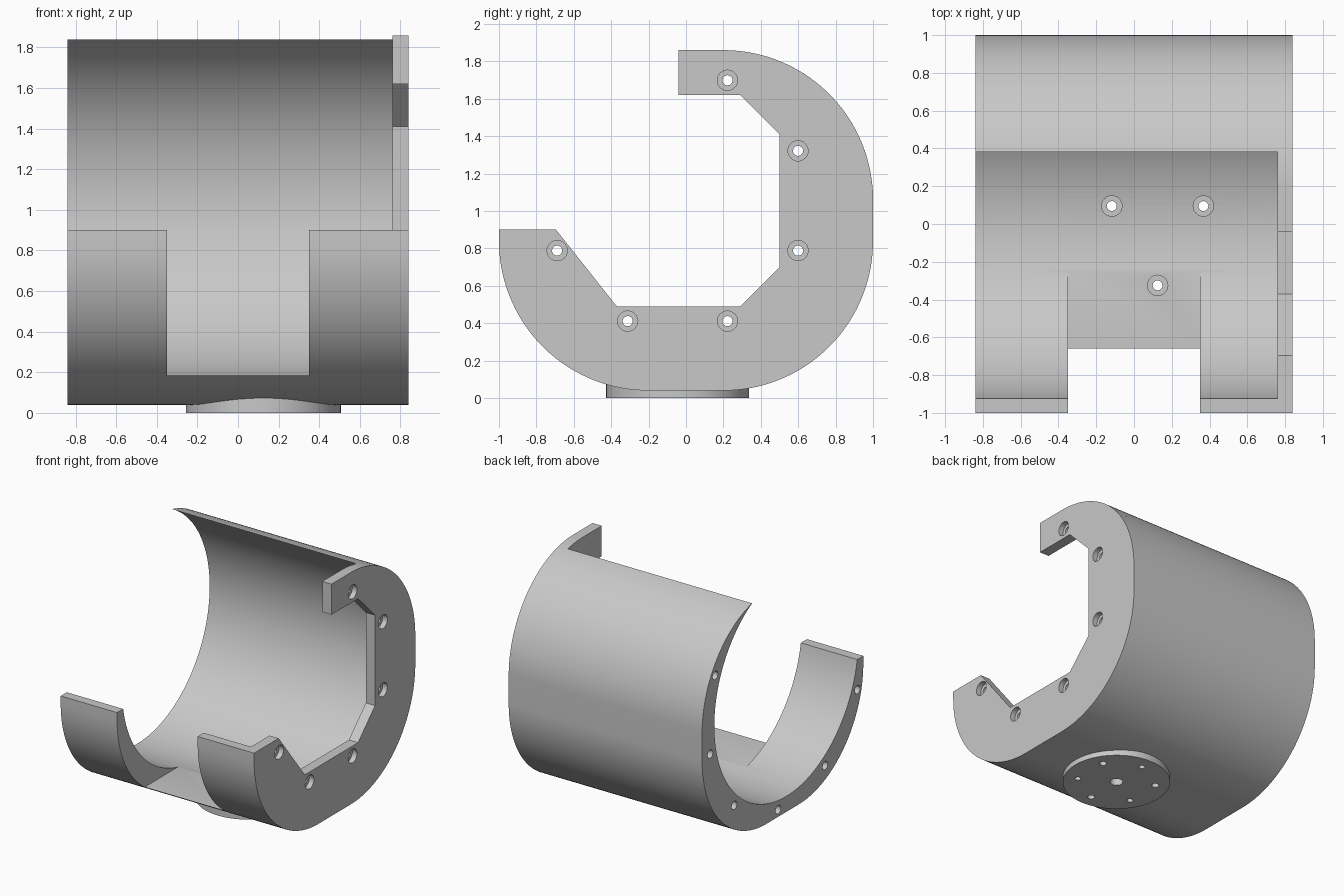
import bpy, bmesh
from math import radians, cos, sin, pi, asin, acos, degrees
from mathutils import Matrix, Vector

cube = bpy.data.objects.get("Cube")
if cube:
    bpy.data.objects.remove(cube, do_unlink=True)

grey = bpy.data.materials.new("plain_grey")
grey.use_nodes = True
colour = (0.58, 0.58, 0.58, 1)
grey.diffuse_color = colour
grey.node_tree.nodes["Principled BSDF"].inputs["Base Color"].default_value = colour

LEFT, RIGHT, INNER = -0.84, 0.84, 0.76   # x of the ends and of the plate's inner face
CY, CZ, BORE = -0.045, 1.055, 0.893      # bore axis and radius
ROUND, RIM = 0.8, 0.9                    # outer corner radius, front rim height
DISC_X = 0.125


def arc(cy, cz, r, a, b, n=40):
    steps = [radians(a + (b - a) * i / n) for i in range(n + 1)]
    return [(cy + r * cos(t), cz + r * sin(t)) for t in steps]


def make(name, bm):
    bmesh.ops.recalc_face_normals(bm, faces=bm.faces)
    mesh = bpy.data.meshes.new(name)
    bm.to_mesh(mesh)
    bm.free()
    mesh.materials.append(grey)
    obj = bpy.data.objects.new(name, mesh)
    bpy.context.collection.objects.link(obj)
    return obj


def extrude_x(name, outline, x0, x1):
    bm = bmesh.new()
    face = bm.faces.new([bm.verts.new((x0, y, z)) for y, z in outline])
    new = bmesh.ops.extrude_face_region(bm, geom=[face])["geom"]
    bmesh.ops.translate(bm, vec=(x1 - x0, 0, 0),
                        verts=[v for v in new if isinstance(v, bmesh.types.BMVert)])
    return make(name, bm)


def cylinders(name, specs, segments=32):
    """Each spec is start point, end point, radius."""
    bm = bmesh.new()
    for start, end, r in specs:
        a, b = Vector(start), Vector(end)
        turn = (b - a).to_track_quat('Z', 'Y').to_matrix().to_4x4()
        bmesh.ops.create_cone(bm, cap_ends=True, segments=segments, radius1=r, radius2=r,
                              depth=(b - a).length,
                              matrix=Matrix.Translation((a + b) / 2) @ turn)
    return make(name, bm)


def combine(obj, other, operation='DIFFERENCE'):
    other.hide_render = True
    mod = obj.modifiers.new(other.name, 'BOOLEAN')
    mod.operation, mod.solver, mod.object = operation, 'EXACT', other
    bpy.context.view_layer.update()
    result = obj.evaluated_get(bpy.context.evaluated_depsgraph_get())
    mesh = bpy.data.meshes.new_from_object(result)
    obj.modifiers.clear()
    obj.data = mesh
    bpy.data.objects.remove(other, do_unlink=True)


def polar(r, degree, cx, cy):
    return cx + r * cos(radians(degree)), cy + r * sin(radians(degree))


# Outer outline below the top corner, shared by shell and plate
lower = (arc(0.2, 0.84, ROUND, 0, -90) + arc(-0.2, 0.84, ROUND, -90, -180)
         + [(-1, RIM)])

# Shell: outer outline meeting the bore in a sharp top edge
tip = degrees(acos((0.38 - 0.2) / ROUND))
bore_front = 180 + degrees(asin((CZ - RIM) / BORE))
bore_tip = 360 + degrees(acos((0.38 - CY) / BORE))
bore = arc(CY, CZ, BORE, bore_front, bore_tip, 96)[:-1]
shell = extrude_x("shell", arc(0.2, 1.06, ROUND, tip, 0) + lower + bore, LEFT, INNER)

# Mounting disc under the shell
combine(shell, cylinders("disc", [((DISC_X, CY, 0), (DISC_X, CY, 0.12), 0.382)], 96), 'UNION')

# Front notch
bm = bmesh.new()
bmesh.ops.create_cube(bm, size=1, matrix=Matrix.Translation((0, -0.75, 0.935))
                      @ Matrix.Diagonal((0.7, 1.5, 1.5, 1)))
combine(shell, make("notch", bm))

# Disc holes: three counterbored through holes, three blind holes, one centre hole
holes = [((DISC_X, CY, -0.1), (DISC_X, CY, 0.09), 0.046)]
bores = []
for k in range(3):
    x, y = polar(0.28, 30 + 120 * k, DISC_X, CY)
    holes.append(((x, y, -0.1), (x, y, 0.4), 0.026))
    bores.append(((x, y, 0.1), (x, y, 0.4), 0.054))
    x, y = polar(0.28, 90 + 120 * k, DISC_X, CY)
    holes.append(((x, y, -0.1), (x, y, 0.08), 0.022))

# Blind screw holes in the open end
for k in range(6):
    y, z = polar(0.965, 24 - 36 * k, CY, CZ)
    holes.append(((LEFT - 0.1, y, z), (LEFT + 0.2, y, z), 0.032))
combine(shell, cylinders("shell_holes", holes))
combine(shell, cylinders("shell_counterbores", bores))

# End plate with a faceted opening
inner = [(-0.695, RIM), (-0.37, 0.49), (0.29, 0.49), (0.5, 0.7),
         (0.5, 1.41), (0.29, 1.62), (-0.04, 1.62), (-0.04, 1.86)]
plate = extrude_x("end_plate", arc(0.2, 1.06, ROUND, 90, 0) + lower + inner, INNER, RIGHT)
spots = [polar(0.697, 67.5 - 45 * k, CY, CZ) for k in range(6)]
combine(plate, cylinders("plate_holes",
        [((INNER - 0.1, y, z), (RIGHT + 0.1, y, z), 0.027) for y, z in spots]))
combine(plate, cylinders("plate_counterbores",
        [((RIGHT - 0.04, y, z), (RIGHT + 0.1, y, z), 0.054) for y, z in spots]))

# Smooth the curved faces and keep the edges sharp
bpy.ops.object.select_all(action='DESELECT')
for obj in (shell, plate):
    obj.select_set(True)
bpy.context.view_layer.objects.active = shell
bpy.ops.object.shade_smooth_by_angle(angle=radians(25))
